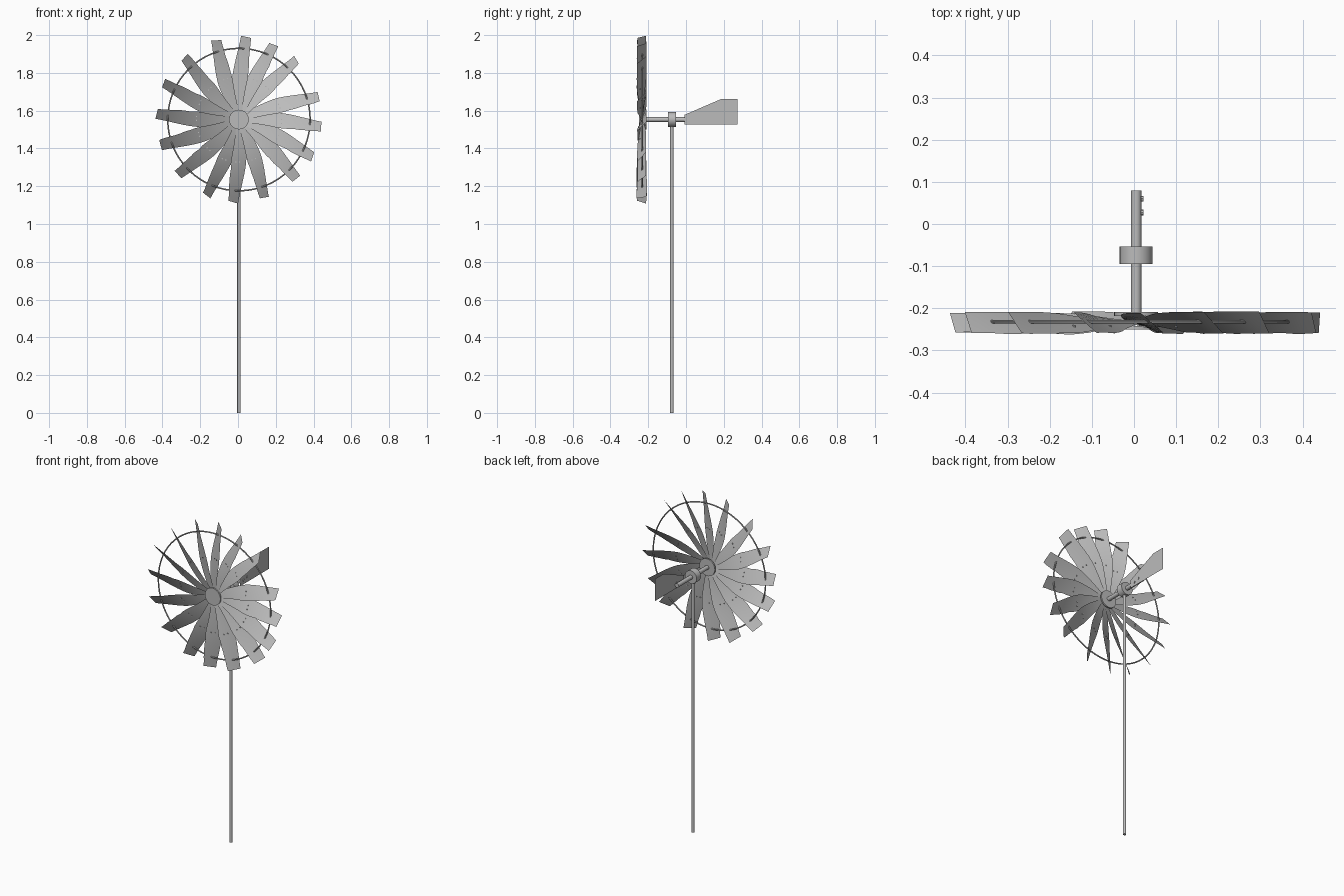
import bpy, bmesh, math, random
from mathutils import Vector

random.seed(4)
if "Cube" in bpy.data.objects:
    bpy.data.objects.remove(bpy.data.objects["Cube"])

GREY = (0.5, 0.5, 0.5, 1)
metal = bpy.data.materials.new("galvanized grey")
metal.use_nodes = True
metal.diffuse_color = GREY
metal.node_tree.nodes["Principled BSDF"].inputs["Base Color"].default_value = GREY

HUB = Vector((0.005, -0.235, 1.553))


def finish(obj, name):
    obj.name = name
    obj.data.materials.append(metal)
    bpy.ops.object.select_all(action="DESELECT")
    obj.select_set(True)
    bpy.context.view_layer.objects.active = obj
    bpy.ops.object.shade_smooth_by_angle(angle=math.radians(35))


def rod(name, start, end, radius, sides=24):
    start, end = Vector(start), Vector(end)
    axis = end - start
    bpy.ops.mesh.primitive_cylinder_add(
        vertices=sides, radius=radius, depth=axis.length, location=(start + end) / 2,
        rotation=axis.to_track_quat("Z", "Y").to_euler())
    finish(bpy.context.object, name)


def mesh_object(name, bm):
    mesh = bpy.data.meshes.new(name)
    bm.to_mesh(mesh)
    bm.free()
    obj = bpy.data.objects.new(name, mesh)
    bpy.context.collection.objects.link(obj)
    finish(obj, name)


def along_y(name, y0, y1, radius):
    rod(name, (HUB.x, y0, HUB.z), (HUB.x, y1, HUB.z), radius, 32)


# Mast, shaft, bearing collar and hub discs
rod("mast", (HUB.x, -0.075, 0), (HUB.x, -0.075, HUB.z), 0.009)
along_y("shaft", -0.24, 0.08, 0.0125)
along_y("bearing_collar", -0.095, -0.054, 0.039)
along_y("hub_front_disc", -0.25, -0.242, 0.052)
along_y("hub_back_disc", -0.218, -0.209, 0.052)

# Sheet metal tail vane, bolted to the side of the shaft
bm = bmesh.new()
outline = [(-0.008, 1.528), (0.272, 1.528), (0.272, 1.662), (0.187, 1.662), (-0.008, 1.578)]
bm.faces.new([bm.verts.new((0.019, y, z)) for y, z in outline])
mesh_object("tail_vane", bm)
for i, (y, z) in enumerate([(0.027, 1.551), (0.06, 1.56)]):
    rod(f"vane_bolt_{i}", (0.017, y, z), (0.023, y, z), 0.007, 8)

# Twisted sheet blades with swept, uneven tips
TIPS = [106, 85, 65, 46, 16, -5, -27, -46, -72, -94, -113, -138, -162, 176, 154, 131]
STEPS = 14


def blade_point(tip, lean, r, across):
    """Point on a blade: across runs from -1 (rear edge) to 1 (front edge)."""
    t = min(1, (r - 0.03) / 0.41)
    a = math.radians(tip + 9 * (1 - t) ** 1.5)
    pitch = math.radians(14 + (28 + lean) * t)
    half = 0.018 + 0.028 * min(1, 2.2 * t) - 0.01 * max(0, t - 0.6) / 0.4
    out = Vector((math.cos(a), 0, math.sin(a)))
    side = Vector((math.sin(a), 0, -math.cos(a)))
    chord = side * math.cos(pitch) - Vector((0, math.sin(pitch), 0))
    return HUB + out * r + chord * half * across


bm = bmesh.new()
rivet_points = []
for tip in TIPS:
    length = random.uniform(0.434, 0.444)
    slant = random.uniform(-0.008, 0.008)
    lean = random.uniform(-3, 7)
    rows = []
    for i in range(STEPS + 1):
        t = i / STEPS
        r = 0.03 + (length - 0.03) * t
        ragged = random.uniform(0, 0.1) if t > 0.5 else 0
        rows.append([bm.verts.new(blade_point(tip, lean, r + slant * s * t ** 6,
                                              s * (1 - ragged * (s > 0))))
                     for s in (-1, 0, 1)])
    for low, high in zip(rows, rows[1:]):
        for j in (0, 1):
            bm.faces.new((low[j], high[j], high[j + 1], low[j + 1]))
    rivet_points += [blade_point(tip, lean, 0.225, across) for across in (-0.15, 0.35)]
for f in bm.faces:
    f.normal_update()
    if f.normal.y > 0:
        f.normal_flip()
mesh_object("blades", bm)

# Wire hoop threaded through the blades
bpy.ops.mesh.primitive_torus_add(
    major_radius=0.377, minor_radius=0.004, major_segments=64, minor_segments=8,
    location=(HUB.x, -0.232, HUB.z), rotation=(math.pi / 2, 0, 0))
finish(bpy.context.object, "wire_hoop")

# Pair of small rivets on every blade
for i, p in enumerate(rivet_points):
    rod(f"rivet_{i}", p - Vector((0, 0.003, 0)), p + Vector((0, 0.003, 0)), 0.0035, 6)
